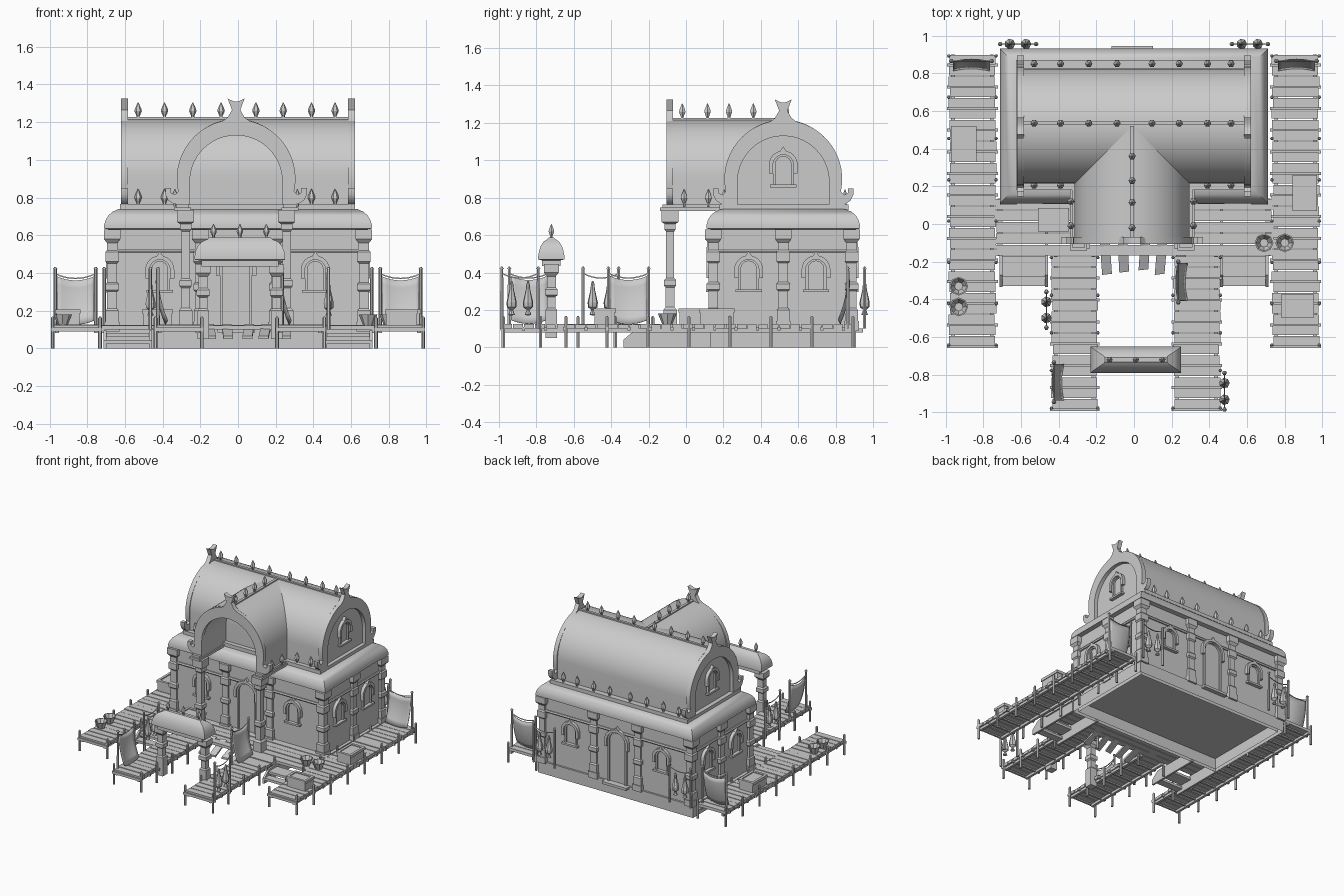
import bpy, bmesh, math, random
from mathutils import Vector as V

if "Cube" in bpy.data.objects:
    bpy.data.objects.remove(bpy.data.objects["Cube"])
random.seed(4)
X, Y, Z = V((1, 0, 0)), V((0, 1, 0)), V((0, 0, 1))
new = bmesh.new

def done(name, bm, smooth=None):
    bmesh.ops.recalc_face_normals(bm, faces=bm.faces)
    me = bpy.data.meshes.new(name)
    bm.to_mesh(me)
    bm.free()
    ob = bpy.data.objects.new(name, me)
    bpy.context.collection.objects.link(ob)
    if smooth:
        me.shade_smooth()
        me.set_sharp_from_angle(angle=math.radians(smooth))
    return ob

def loft(bm, loops, caps=True):
    rs = [[bm.verts.new(p) for p in l] for l in loops]
    n = len(rs[0])
    for a, b in zip(rs, rs[1:]):
        for i in range(n):
            bm.faces.new((a[i], a[(i + 1) % n], b[(i + 1) % n], b[i]))
    if caps:
        bm.faces.new(rs[0][::-1])
        bm.faces.new(rs[-1])

def stack(bm, cx, cy, rings):          # rectangular rings (hx, hy, z)
    loft(bm, [[(cx + sx * a, cy + sy * b, z) for sx, sy in ((-1, -1), (1, -1), (1, 1), (-1, 1))]
              for a, b, z in rings])

def box(bm, x0, x1, y0, y1, z0, z1):
    a, b = abs(x1 - x0) / 2, abs(y1 - y0) / 2
    stack(bm, (x0 + x1) / 2, (y0 + y1) / 2, [(a, b, z0), (a, b, z1)])

def lathe(bm, x, y, prof, n=6):        # round rings (r, z)
    loft(bm, [[(x + r * math.cos(k * math.tau / n), y + r * math.sin(k * math.tau / n), z)
               for k in range(n)] for r, z in prof])

def slab(bm, pts, o, u, w, d, inner=None):   # outline on a u/z plane, extruded along w
    P = lambda q, t: V(o) + u * q[0] + Z * q[1] + w * t
    if inner:
        loft(bm, [[P(c[i], t) for c, t in ((pts, 0), (pts, d), (inner, d), (inner, 0))]
                  for i in range(len(pts))])
    else:
        loft(bm, [[P(q, 0) for q in pts], [P(q, d) for q in pts]])

def arch(r, cz, z0, foot=None, n=28):
    foot, e = foot or r, 0.2 if foot else 0
    c = [(-r * math.cos(t), cz + r * math.sin(t))
         for t in (-e + (math.pi + 2 * e) * i / n for i in range(n + 1))]
    return [(-foot, z0)] + c + [(foot, z0)]

# --- foundation, walls, string courses
bm = new()
slab_ring = [(.70, .395), (.70, .395), (.67, .365), (.67, .365)]
loft(bm, [[(sx * a, .515 + sy * b, z) for sx, sy in ((-1, -1), (1, -1), (1, 1), (-1, 1))]
          for (a, b), z in zip(slab_ring, (0, .1, .1, 0))], False)
done("foundation", bm)
bm = new()
box(bm, -.675, .675, .135, .895, .09, .64)
stack(bm, 0, .515, [(.685, .39, .505), (.69, .395, .515), (.685, .39, .525)])
done("walls", bm)

# --- pilasters around the walls
bm = new()
prof = [(.04, .09), (.04, .14), (.034, .14), (.034, .2), (.026, .21), (.026, .3), (.036, .31), (.036, .34),
        (.026, .35), (.026, .45), (.036, .46), (.036, .51), (.028, .52), (.028, .56), (.044, .58), (.044, .63)]
spots = [(x, y) for x in (-.668, .668) for y in (.145, .52, .885)]
spots += [(x, y) for x in (-.2, .2) for y in (.145, .885)]
for x, y in spots:
    stack(bm, x, y, [(r, r, z) for r, z in prof])
done("pilasters", bm)

# --- arched windows and doors, on each wall
def window(bm, o, u, w, z0, z1, hw=.055):
    c = z1 - hw
    slab(bm, arch(hw, c, z0, n=12), o, u, w, .014, arch(hw - .014, c, z0, n=12))
    slab(bm, arch(hw + .022, c - .005, c - .05, n=12), o, u, w, .026, arch(hw, c - .005, c - .05, n=12))
    slab(bm, [(-hw - .015, z0 - .015), (hw + .015, z0 - .015), (hw + .015, z0), (-hw - .015, z0)], o, u, w, .028)
    slab(bm, [(-.02, z1 + .01), (.02, z1 + .01), (0, z1 + .04)], o, u, w, .024)
bm = new()
for s in (-1, 1):
    for y in (.335, .695):
        window(bm, (s * .675, y, 0), Y, X * s, .31, .475)
    for x in (-.415, .41):
        window(bm, (x, .515 + s * .38, 0), X, Y * s, .31, .475)
    window(bm, (-.01, .515 + s * .38, 0), X, Y * s, .1, .52, .085)
    window(bm, (s * .59, .52, 0), Y, X * s, .87, 1.035)
box(bm, -.12, .1, .89, .945, .08, .1)
done("window_and_door_frames", bm)

# --- curved eave skirt and cornice
bm = new()
stack(bm, 0, .52, [(h, h - .3, z) for h, z in ((.68, .63), (.71, .635), (.71, .655), (.703, .68), (.688, .705),
                                              (.665, .725), (.635, .738), (.6, .74))])
done("eave_skirt", bm, 35)
bm = new()
box(bm, -.625, .62, .18, .87, .735, .765)
for s in (-1, 1):
    x = -.01 + s * .285
    box(bm, x - .045, x + .045, -.14, .2, .73, .748)
    box(bm, x - .035, x + .035, -.125, .2, .748, .765)
done("cornice", bm)

# --- barrel roofs: main solid, porch hollow
bm = new()
slab(bm, arch(.305, .912, .76, n=40), (-.59, .52, 0), Y, X, 1.18)
done("main_barrel_roof", bm, 35)
bm = new()
slab(bm, arch(.305, .912, .76, n=40), (-.01, -.08, 0), X, Y, .6, arch(.25, .885, .76, n=40))
done("porch_barrel_roof", bm, 35)

# --- horseshoe gable frames with crown and curled feet
bm = new()
crown = [(-.1, 1.185), (-.045, 1.225), (-.022, 1.265), (-.045, 1.325), (-.012, 1.31),
         (.012, 1.31), (.045, 1.325), (.022, 1.265), (.045, 1.225), (.1, 1.185)]
hook = [(.25, .76), (.33, .765), (.36, .785), (.375, .815), (.375, .85), (.345, .85), (.345, .825), (.325, .815),
        (.3, .84)]
for o, u, w in (((.585, .52, 0), Y, X), ((-.585, .52, 0), Y, -X), ((-.01, -.07, 0), X, -Y)):
    slab(bm, arch(.315, .9, .76, .295), o, u, w, .035, arch(.245, .885, .76))
    slab(bm, crown, o, u, w, .035)
    for s in (-1, 1):
        slab(bm, [(s * a, b) for a, b in hook], o, u, w, .035)
done("gable_frames", bm, 30)

# --- bud finials on ridges and eaves
bm = new()
def bud(x, y, z, h=.085):
    lathe(bm, x, y, [(r * h, z + t * h) for r, t in ((.1, -.1), (.1, .15), (.23, .45), (.2, .6), (.02, 1))])
xs = (-.53, -.39, -.24, -.09, .095, .24, .39, .515)
for x in xs:
    bud(x, .535, 1.22)
    bud(x, .85, .76)
    if abs(x) > .3:
        bud(x, .205, .76)
for y in (-.02, .115, .23, .36):
    bud(-.01, y, 1.22)
for y in (-.01, .12):
    bud(-.335, y, .76)
    bud(.315, y, .76)
for x in (-.13, .01, .15):
    bud(x, -.72, .585, .075)
box(bm, -.59, .59, .525, .545, 1.21, 1.226)
box(bm, -.02, 0, -.08, .52, 1.21, 1.226)
done("roof_finials", bm)

# --- porch columns
bm = new()
for s in (-1, 1):
    stack(bm, -.01 + s * .268, -.085, [(r, r, z) for r, z in (
        (.036, .1), (.036, .2), (.024, .215), (.024, .32), (.032, .33), (.032, .36), (.022, .37), (.022, .62),
        (.03, .63), (.03, .66), (.045, .67), (.045, .735))])
done("porch_columns", bm)

# --- gateway
bm = new()
for x in (-.185, .205):
    stack(bm, x, -.72, [(r, r, z) for r, z in (
        (.03, .05), (.03, .2), (.022, .21), (.022, .27), (.034, .28), (.034, .31), (.024, .32), (.024, .38),
        (.04, .4), (.04, .445))])
done("gate_pillars", bm)
bm = new()
stack(bm, .01, -.72, [(.205, .05, .435), (.205, .05, .465), (.24, .07, .47), (.24, .07, .49), (.234, .064, .52),
                      (.222, .055, .545), (.203, .042, .565), (.17, .02, .58), (.165, .012, .588)])
done("gate_roof", bm, 35)

# --- plank docks and terraces on beams and posts
def dock(name, x0, x1, y0, y1, posts=True):
    bm = new()
    n = round((y1 - y0) / .058)
    p = (y1 - y0) / n
    for i in range(n):
        j = random.uniform(-.005, .005)
        box(bm, x0 + j, x1 + j, y0 + i * p + .003, y0 + (i + 1) * p - .003, .1, .122 + random.uniform(0, .004))
        if posts and i % 2 == 0:
            box(bm, x0 - .012, x1 + .012, y0 + i * p - .008, y0 + i * p + .008, .09, .11)
    for x in (x0 + .02, x1 - .02):
        box(bm, x - .01, x + .01, y0, y1, .08, .1)
    if posts:
        m = round((y1 - y0) / .21)
        for i in range(m + 1):
            for x in (x0 - .003, x1 + .003):
                y = y0 + .008 + (y1 - y0 - .016) * i / m
                lathe(bm, x, y, [(.01, 0), (.01, .16), (.004, .168)], 6)
    done(name, bm)
dock("left_dock", -.98, -.735, -.65, .9)
dock("right_dock", .735, .98, -.65, .9)
dock("left_pier", -.435, -.195, -.985, -.17)
dock("right_pier", .21, .455, -.985, -.17)
dock("terrace", -.735, .735, -.17, .135, False)

# --- front steps with side boards
bm = new()
for s in (-1, 1):
    for x in (.465, .705):
        slab(bm, [(-.335, 0), (.13, 0), (.13, .095), (-.27, .095), (-.335, .04)],
             (s * x - .008, 0, 0), Y, X, .016)
    box(bm, s * .46, s * .71, -.28, -.17, .06, .08)
    box(bm, s * .46, s * .71, -.33, -.27, .025, .045)
done("front_steps", bm)

# --- broken planks sagging in front of the porch
bm = new()
for i, x in enumerate((-.155, -.06, .06, .15, .245)):
    l, k = -.27 + .012 * (i % 3), (.012, .008, -.01, -.014, .01)[i]
    loft(bm, [[(x - .026 + t, y, z), (x + .026 + t, y + .006, z), (x + .026 + t, y + .006, z + .015),
               (x - .026 + t, y, z + .015)] for t, y, z in ((0, -.1, .115), (k, l, .05))])
done("broken_planks", bm)

# --- crates and bowls
bm = new()
for x0, x1, y0, y1 in ((-.97, -.835, .33, .52), (-.51, -.345, -.04, .085), (.84, .97, .07, .26),
                       (.78, .955, -.495, -.375)):
    cx, cy, a, b = (x0 + x1) / 2, (y0 + y1) / 2, (x1 - x0) / 2, (y1 - y0) / 2
    stack(bm, cx, cy, [(a - .006, b - .006, .122), (a - .006, b - .006, .185), (a, b, .185), (a, b, .207),
                       (a - .02, b - .02, .207), (a - .02, b - .02, .2)])
done("crates", bm)
bm = new()
for x, y in ((.69, -.1), (.8, -.1), (-.93, -.33), (-.93, -.44)):
    lathe(bm, x, y, [(.026, .122), (.05, .18), (.043, .18), (.022, .135)], 8)
done("bowls", bm)

# --- drying racks: posts and rope carrying a cloth or hanging jars
def rack(name, p, q, cloth):
    p, q = V((*p, 0)), V((*q, 0))
    side = (q - p).normalized().cross(Z)
    bm = new()
    for c in (p, q):
        lathe(bm, c.x, c.y, [(.01, .1), (.009, .42), (.013, .42), (.004, .432)], 6)
    at = lambda t, z: p.lerp(q, t) + Z * (z - .1 * t * (1 - t))
    loft(bm, [[at(i / 8, .395) + side * a + Z * b for a, b in ((-.003, -.003), (.003, -.003), (0, .004))]
              for i in range(9)])
    done(name + "_frame", bm)
    bm = new()
    if cloth:
        g = [[bm.verts.new(at(.04 + .92 * i / 8, .385 - .235 * j / 6)
                           + side * (.05 * (j / 6) ** 2 * cloth - .012 * math.sin(i * math.pi / 8)))
              for j in range(7)] for i in range(9)]
        for i in range(8):
            for j in range(6):
                bm.faces.new((g[i][j], g[i + 1][j], g[i + 1][j + 1], g[i][j + 1]))
        ob = done(name + "_cloth", bm, 60)
        m = ob.modifiers.new("thickness", "SOLIDIFY")
        m.thickness = .004
    else:
        for t in (.27, .72):
            c = at(t, .375)
            lathe(bm, c.x, c.y, [(r, z) for r, z in ((.004, c.z), (.01, .335), (.012, .31), (.028, .24),
                                                     (.026, .215), (.008, .2), (.018, .175), (.003, .17))], 7)
        done(name + "_jars", bm)
rack("back_left_rack", (-.97, .865), (-.755, .865), 1)
rack("back_right_rack", (.755, .865), (.97, .865), 1)
rack("right_pier_rack", (.235, -.415), (.235, -.2), 1)
rack("left_pier_rack", (-.425, -.945), (-.425, -.735), 1)
rack("left_jar_rack", (-.465, -.55), (-.465, -.36), 0)
rack("right_jar_rack", (.48, -.985), (.48, -.79), 0)
rack("back_left_jar_rack", (-.71, .955), (-.52, .955), 0)
rack("back_right_jar_rack", (.52, .955), (.71, .955), 0)
